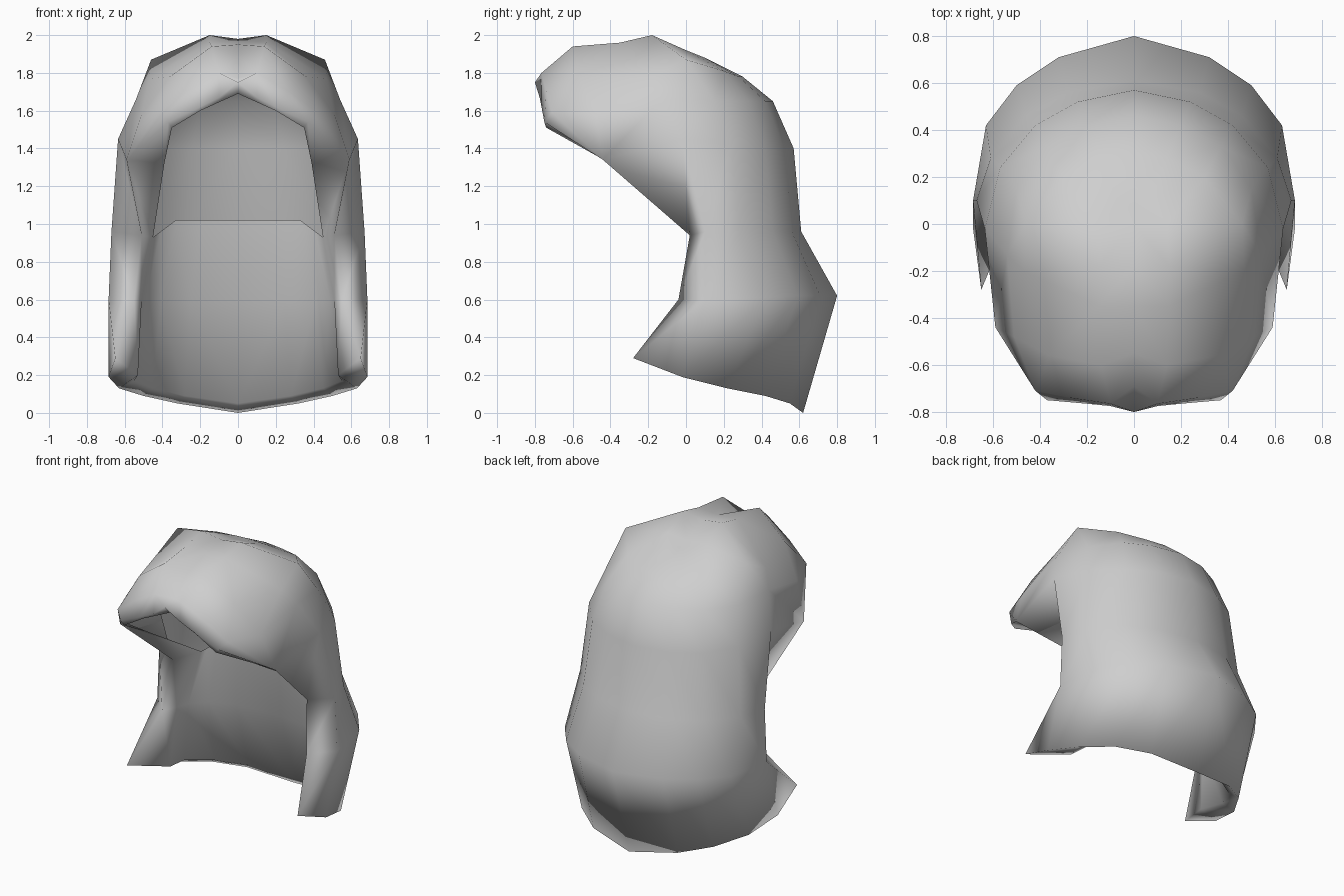
import bpy

cube = bpy.data.objects.get("Cube")
if cube:
    bpy.data.objects.remove(cube, do_unlink=True)

# One plain grey for the whole piece
grey = bpy.data.materials.new("light_grey")
grey.use_nodes = True
colour = (0.62, 0.62, 0.62, 1.0)
grey.diffuse_color = colour
grey.node_tree.nodes["Principled BSDF"].inputs["Base Color"].default_value = colour


def skin(name, grids):
    """Skin grids of half cross-sections and mirror them across x = 0."""
    index, verts, faces = {}, [], []

    def vert(p):
        key = tuple(round(v, 4) for v in p)
        if key not in index:
            index[key] = len(verts)
            verts.append(key)
        return index[key]

    for rows, flip in grids:
        width = max(len(r) for r in rows)
        rows = [list(r) + [r[-1]] * (width - len(r)) for r in rows]
        for low, high in zip(rows, rows[1:]):
            for c in range(width - 1):
                quad = [vert(p) for p in (low[c], low[c + 1], high[c + 1], high[c])]
                quad = list(dict.fromkeys(quad))
                if len(quad) > 2:
                    faces.append(quad[::-1] if flip else quad)
    mesh = bpy.data.meshes.new(name)
    mesh.from_pydata(verts, [], faces)
    mesh.materials.append(grey)
    mesh.shade_smooth()
    obj = bpy.data.objects.new(name, mesh)
    bpy.context.collection.objects.link(obj)
    mirror = obj.modifiers.new("mirror", 'MIRROR')
    mirror.merge_threshold = 0.002


# Neck sections, each from the centre back round to the curled front edge
neck = [
    [(0, .62, 0), (.32, .55, .05), (.5, .42, .09),
     (.63, .22, .13), (.685, -.02, .19), (.65, -.28, .29)],
    [(0, .8, .62), (.32, .71, .62), (.5, .59, .62),
     (.63, .42, .61), (.685, .1, .6), (.55, -.04, .6)],
    [(0, .61, .96), (.28, .56, .96), (.46, .46, .96),
     (.61, .28, .96), (.67, .1, .96), (.51, .02, .94)],
]

# Hood sections, ending on the brow edge
hood = [
    [(0, .57, 1.4), (.24, .52, 1.4), (.42, .42, 1.4),
     (.57, .24, 1.42), (.635, -.02, 1.45), (.59, -.44, 1.34)],
    [(0, .46, 1.65), (.2, .42, 1.65), (.37, .33, 1.65), (.5, .15, 1.65),
     (.54, -.13, 1.66), (.51, -.48, 1.58), (.42, -.71, 1.59), (.37, -.75, 1.54)],
    [(0, .3, 1.78), (.14, .28, 1.78), (.3, .2, 1.81), (.46, 0, 1.87),
     (.47, -.2, 1.77), (.36, -.56, 1.78), (.27, -.74, 1.7), (.2, -.765, 1.62)],
    [(0, .16, 1.85), (.07, .1, 1.88), (.14, 0, 1.92), (.15, -.18, 2.0),
     (.15, -.35, 1.96), (.14, -.6, 1.94), (.1, -.765, 1.8), (.1, -.775, 1.67)],
    [(0, y, z) for y, z in ((.16, 1.85), (.08, 1.88), (0, 1.91), (-.18, 1.98),
                            (-.35, 1.95), (-.55, 1.89), (-.69, 1.77), (-.8, 1.75))],
]

# Cheek and brow turn under from the outer edge to the scalp opening
brow = [
    [neck[2][5], (.45, .24, .93)],
    [hood[0][5], (.39, -.4, 1.32)],
    [hood[1][7], (.35, -.74, 1.51)],
    [hood[2][7], (.2, -.745, 1.6)],
    [hood[3][7], (.1, -.74, 1.645)],
    [hood[4][7], (0, -.73, 1.69)],
]

# Inner wall rises from the bottom edge to the back of the scalp opening
lining = [
    [(0, .58, .05), (.28, .51, .09), (.45, .38, .13),
     (.55, .2, .17), (.53, .02, .2), neck[0][5]],
    [(0, .36, .58), (.25, .34, .58), (.41, .27, .58),
     (.49, .16, .59), (.51, .06, .6), neck[1][5]],
    [(0, .28, 1.02), (.2, .28, 1.02), (.33, .25, 1.02),
     (.41, .245, .96), (.45, .24, .93), neck[2][5]],
]

skin("hooded_shell", [
    (neck + hood, True),
    (brow, True),
    (lining, False),
    ([neck[0], lining[0]], False),
])
